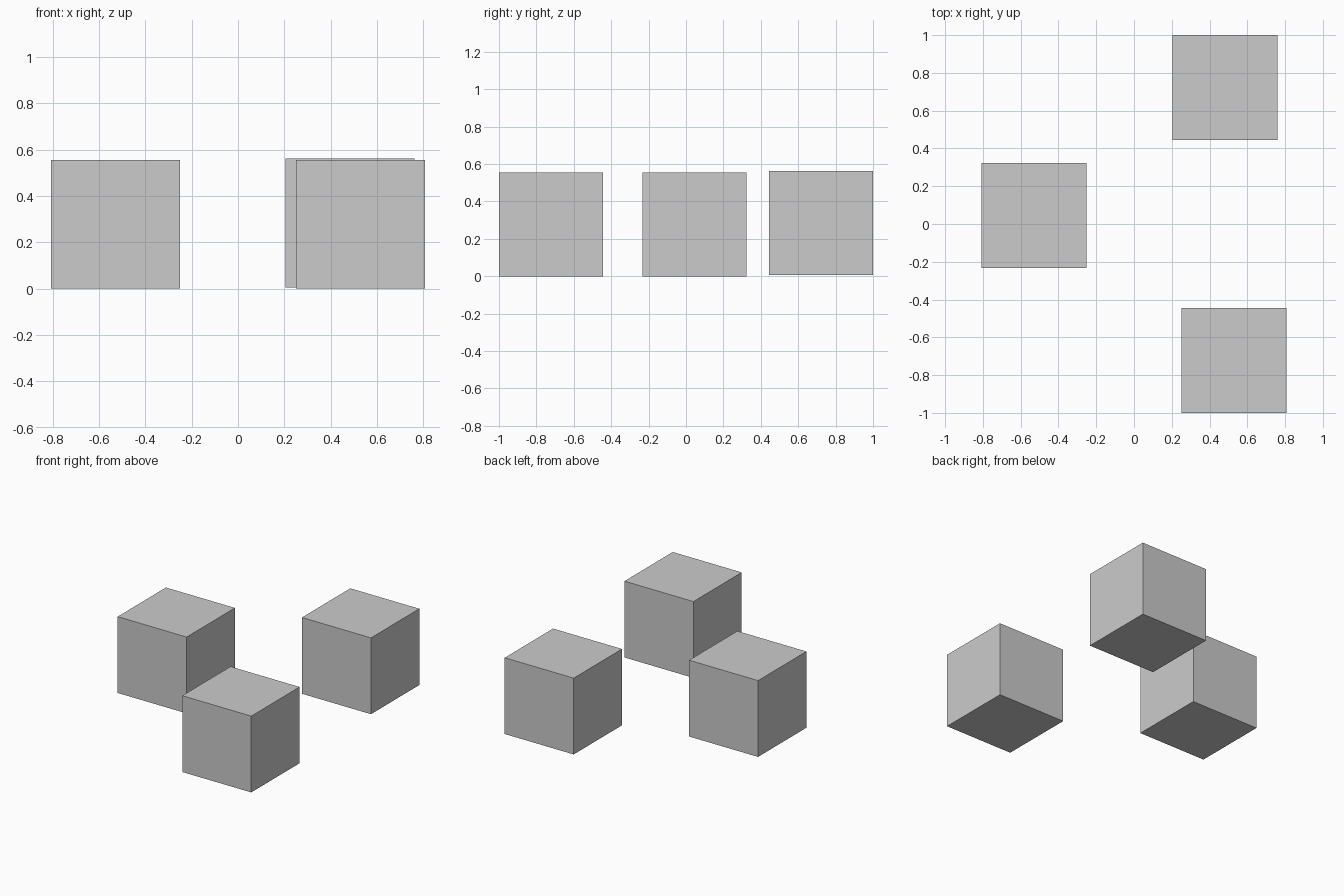
import bpy

if "Cube" in bpy.data.objects:
    bpy.data.objects.remove(bpy.data.objects["Cube"])

SIZE = 0.556


def cube(name, x, y, base_z=0.0):
    bpy.ops.mesh.primitive_cube_add(size=SIZE, location=(x, y, base_z + SIZE / 2))
    bpy.context.object.name = name


# Three separate equal cubes; the back one sits slightly higher
cube("left_cube", -0.529, 0.045)
cube("front_cube", 0.529, -0.722)
cube("back_cube", 0.483, 0.722, 0.006)
